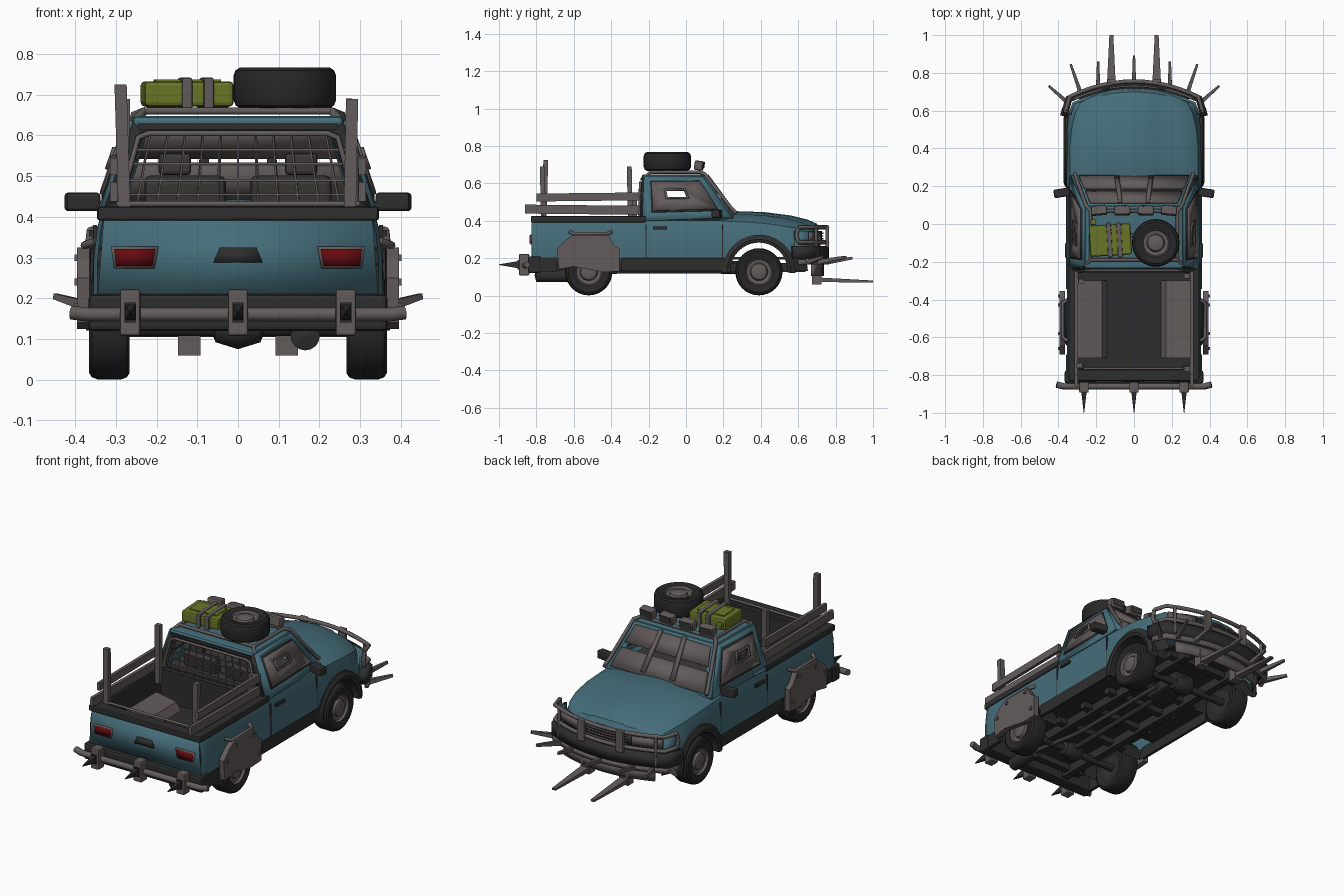
import bpy, bmesh, math
from mathutils import Vector

if "Cube" in bpy.data.objects:
    bpy.data.objects.remove(bpy.data.objects["Cube"])

def material(name, r, g, b):
    m = bpy.data.materials.new(name)
    m.diffuse_color = (r, g, b, 1)
    m.use_nodes = True
    m.node_tree.nodes["Principled BSDF"].inputs["Base Color"].default_value = m.diffuse_color
    return m

TEAL = material("teal paint", .06, .155, .195)
BLACK = material("black trim", .027, .027, .027)
TYRE = material("tyre rubber", .02, .02, .02)
METAL = material("bare metal", .125, .105, .105)
DARK = material("dark lining", .045, .04, .04)
GREEN = material("green can", .14, .18, .02)
RED = material("red lamp", .14, .003, .005)

def make(name, verts, faces, mat, loc=(0, 0, 0), rot=(0, 0, 0), bevel=0, solid=0, smooth=35):
    me = bpy.data.meshes.new(name)
    me.from_pydata([tuple(v) for v in verts], [], faces)
    bm = bmesh.new(); bm.from_mesh(me)
    bmesh.ops.recalc_face_normals(bm, faces=bm.faces)
    bm.to_mesh(me); bm.free()
    o = bpy.data.objects.new(name, me)
    bpy.context.collection.objects.link(o)
    o.location, o.rotation_euler = loc, rot
    me.materials.append(mat)
    if smooth:
        me.shade_smooth()
        me.set_sharp_from_angle(angle=math.radians(smooth))
    if solid:
        m = o.modifiers.new("thick", 'SOLIDIFY'); m.thickness, m.offset = solid, 0
    if bevel:
        m = o.modifiers.new("bevel", 'BEVEL'); m.width, m.segments = bevel, 2
    return o

BOX = [(0, 1, 3, 2), (4, 6, 7, 5), (0, 4, 5, 1), (2, 3, 7, 6), (0, 2, 6, 4), (1, 5, 7, 3)]

def box(name, c, size, mat, rot=(0, 0, 0), bevel=0):
    vs = [(x*size[0]/2, y*size[1]/2, z*size[2]/2) for x in (-1, 1) for y in (-1, 1) for z in (-1, 1)]
    return make(name, vs, BOX, mat, c, rot, bevel, smooth=0)

def bar(name, p, q, w, h, mat, taper=1):
    p, q = Vector(p), Vector(q)
    r = (q - p).to_track_quat('Y', 'Z').to_matrix()
    vs = [(p, q)[e] + r @ Vector((x*w/2, 0, z*h/2)) * (taper if e else 1)
          for x in (-1, 1) for e in (0, 1) for z in (-1, 1)]
    return make(name, vs, BOX, mat, smooth=0)

def lathe(name, prof, mat, loc, rot=(0, 0, 0), n=32, a0=0, sweep=math.tau):
    # prof: (radius, offset along local x)
    full = sweep > 6.28
    rows, k = (n if full else n + 1), len(prof)
    vs = [(a, r*math.cos(a0 + sweep*i/n), r*math.sin(a0 + sweep*i/n)) for i in range(rows) for r, a in prof]
    fs = [(i*k+j, i*k+j+1, (i+1) % rows*k+j+1, (i+1) % rows*k+j) for i in range(n) for j in range(k-1)]
    return make(name, vs, fs, mat, loc, rot)

def tube(name, pts, r, mat):
    cu = bpy.data.curves.new(name, 'CURVE'); cu.dimensions = '3D'
    cu.bevel_depth, cu.bevel_resolution, cu.use_fill_caps = r, 2, True
    sp = cu.splines.new('POLY'); sp.points.add(len(pts) - 1)
    for a, b in zip(sp.points, pts): a.co = (*b, 1)
    cu.materials.append(mat)
    o = bpy.data.objects.new(name, cu); bpy.context.collection.objects.link(o)
    return o

def grid(name, rows, mat, **kw):
    k = len(rows[0])
    fs = [(i*k+j, i*k+j+1, i*k+k+j+1, i*k+k+j) for i in range(len(rows)-1) for j in range(k-1)]
    return make(name, [p for r in rows for p in r], fs, mat, **kw)

def ribbon(name, pts, z0, z1, t, mat):
    return grid(name, [[(x, y, z0), (x, y, z1)] for x, y in pts], mat, solid=t)

def at(q, u, v):
    a, b, c, d = map(Vector, q)
    return (a*(1-u) + b*u)*(1-v) + (d*(1-u) + c*u)*v

def panel(name, q, mat, t, hole=None, sub=(0, 1, 0, 1), off=(0, 0, 0)):
    u0, u1, v0, v1 = sub
    q = [at(q, u, v) + Vector(off) for u, v in ((u0, v0), (u1, v0), (u1, v1), (u0, v1))]
    if not hole: return make(name, q, [(0, 1, 2, 3)], mat, solid=t)
    u0, u1, v0, v1 = hole
    vs = q + [at(q, u, v) for u, v in ((u0, v0), (u1, v0), (u1, v1), (u0, v1))]
    return make(name, vs, [(i, (i+1) % 4, 4+(i+1) % 4, 4+i) for i in range(4)], mat, solid=t)

def nose(off, xm=.33, wrap=None):
    p = [(xm*i/6, .71 + off - .7*(xm*i/6)**2) for i in range(-6, 7)]
    return [(-wrap[0], wrap[1])] + p + [wrap] if wrap else p

# body stations: y, nose bend, sill x, middle x, shoulder x, shoulder z, top z
S = [(-.82, 0, .335, .345, .33, .395, .40), (-.80, 0, .345, .355, .338, .40, .405),
     (.18, 0, .345, .355, .338, .40, .41), (.27, 0, .345, .358, .34, .395, .435),
     (.42, .3, .345, .358, .34, .388, .43), (.56, .7, .345, .355, .33, .375, .412),
     (.65, .9, .335, .345, .31, .36, .39), (.70, 1, .31, .325, .28, .34, .368), (.715, 1, .3, .32, .275, .32, .34)]

def station(y):
    for a, b in zip(S, S[1:]):
        if y <= b[0]:
            t = (y - a[0])/(b[0] - a[0])
            return [p + (q-p)*t for p, q in zip(a, b)]
    return S[-1]

def arch(y):
    return max([.13] + [.13 + math.sqrt(max(0, .155**2 - (y-c)**2)) for c in (-.52, .39)])

# body sides: the lower edge follows the wheel arches
ys = [-.82, -.80, -.74] + [-.675 + .31*(1-math.cos(math.pi*i/24))/2 for i in range(25)]
ys += [-.30, 0, .18, .21] + [.234 + .34*(1-math.cos(math.pi*i/28))/2 for i in range(29)] + [.61, .65, .68, .70, .715]
for s in (-1, 1):
    rows = []
    for y0 in ys:
        y, f, xb, xm, xs, zs, zt = station(y0)
        z0 = arch(y - .7*xm*xm*f)
        pts = [(xb, z0), (xm, max(.2, z0+.002)), (xm, .292), (xs+.008, zs-.03), (xs, zs), (xs-.03, zs+.003)]
        rows.append([(s*x, y - .7*x*x*f, z) for x, z in pts])
    side = grid("body_side", rows, BLACK, smooth=28)
    side.data.materials.append(TEAL)
    for i, p in enumerate(side.data.polygons):
        p.material_index = 0 if i % 5 == 0 else 1
    for y in (-.52, .39):
        lathe("arch_liner", [(.155, s*.22), (.155, s*.345)], BLACK, (0, y, .13), n=20, sweep=math.pi)
make("tailgate", [(-.345, -.82, .2), (.345, -.82, .2), (.33, -.82, .397), (-.33, -.82, .397)], [(0, 1, 2, 3)], TEAL, solid=.01)

# hood with two raised creases
rows = []
for y, f, xb, xm, xs, zs, zt in S[2:]:
    h = [(xs, zs), (xs*.88, zs*.4+zt*.6), (xs*.68, zt), (.115, zt+.004), (.095, zt+.012), (0, zt+.016)]
    h += [(-x, z) for x, z in h[-2::-1]]
    rows.append([(x, y - .7*x*x*f, z) for x, z in h])
grid("hood", rows, TEAL, smooth=28)

# bed lining, rim, planks and posts
box("bed_floor", (0, -.515, .235), (.62, .57, .014), BLACK)
box("bed_tail_lining", (0, -.785, .31), (.64, .03, .17), BLACK)
box("bed_front_wall", (0, -.24, .31), (.66, .03, .2), BLACK)
box("bed_rim_rear", (0, -.80, .408), (.69, .06, .034), BLACK, bevel=.006)
box("bed_rim_front", (0, -.245, .41), (.67, .03, .025), BLACK)
tube("bed_cross_rod", [(-.3, -.765, .432), (.3, -.765, .432)], .007, METAL)
for s in (-1, 1):
    box("bed_rim_side", (s*.322, -.515, .408), (.048, .6, .034), BLACK, bevel=.006)
    box("bed_side_lining", (s*.305, -.515, .34), (.015, .55, .12), BLACK)
    wb = [(s*x, y, z) for y in (-.71, -.30) for x, z in ((.14, .238), (.17, .285), (.28, .305), (.30, .305))]
    make("bed_wheel_box", wb, [(0, 1, 5, 4), (1, 2, 6, 5), (2, 3, 7, 6), (3, 2, 1, 0), (4, 5, 6, 7)], METAL, smooth=0)
    bar("plank_low", (s*.305, -.86, .462), (s*.305, -.25, .456), .018, .048, METAL)
    bar("plank_high", (s*.305, -.80, .524), (s*.305, -.25, .53), .018, .042, METAL)
for x, y, top, tilt in ((-.283, -.755, .725, -.03), (.277, -.765, .69, .02), (-.283, -.30, .69, .02), (.28, -.275, .55, 0)):
    box("bed_post", (x, y, (top+.36)/2), (.03, .026, top-.36), METAL, (tilt, tilt, 0))

# cab shell with armoured windows
def quad(s): return [(s*.335, -.235, .40), (s*.335, .25, .415), (s*.258, .09, .635), (s*.258, -.225, .635)]
L, Q = quad(-1), quad(1)
for s in (-1, 1):
    panel("cab_side", quad(s), TEAL, .02, (.16, .86, .2, .87))
    panel("window_seal", quad(s), BLACK, .008, (.1, .9, .1, .9), (.11, .90, .17, .89), (s*.010, 0, .002))
    panel("side_window_armour", quad(s), METAL, .012, (.25, .62, .43, .70), (.13, .89, .21, .86), (s*.014, 0, .003))
    panel("slit_frame", quad(s), METAL, .008, (.1, .9, .15, .85), (.30, .61, .46, .69), (s*.023, 0, .006))
panel("cab_rear", [L[0], Q[0], Q[3], L[3]], BLACK, .018, (.07, .93, .06, .88))
front = [L[1], Q[1], Q[2], L[2]]
panel("windscreen_frame", front, TEAL, .02, (.08, .92, .1, .9))
panel("windscreen_armour_low", front, METAL, .012, None, (.06, .94, .05, .46), (0, .012, .008))
panel("windscreen_armour_high", front, METAL, .012, None, (.06, .94, .56, .94), (0, .012, .008))
for x in (.36, .64):
    panel("windscreen_strap", front, METAL, .012, None, (x-.02, x+.02, .12, .98), (0, .022, .014))
box("roof", (0, -.07, .633), (.52, .335, .03), TEAL, bevel=.013)
box("roof_rear_trim", (0, -.236, .622), (.49, .012, .014), BLACK)
box("cab_floor", (0, 0, .41), (.6, .42, .02), DARK)
for s in (-1, 1):
    box("seat_back", (s*.13, -.13, .45), (.2, .06, .1), DARK, (.15, 0, 0), .015)
    box("headrest", (s*.155, -.13, .53), (.08, .035, .055), DARK, bevel=.01)
for i in range(-5, 6):
    bar("window_grate_upright", (i*.05, -.246, .425), (i*.043, -.238, .61), .005, .005, METAL)
for z in (.455, .49, .53, .565):
    w = .315 - .35*(z-.415)
    bar("window_grate_rail", (-w, -.246, z), (w, -.246, z), .006, .006, METAL)
tube("window_guard_frame", [(-.29, -.25, .43), (-.245, -.245, .595), (-.22, -.245, .605), (.22, -.245, .605), (.245, -.245, .595), (.29, -.25, .43)], .007, METAL)

# roof rack, lamps, can and spare wheel
for s in (-1, 1):
    tube("rack_side", [(s*.315, .27, .44), (s*.305, .24, .47), (s*.255, .1, .65), (s*.23, .07, .66), (s*.23, -.19, .66), (s*.258, -.22, .63)], .01, METAL)
for y in (-.19, -.06, .07):
    tube("rack_cross", [(-.23, y, .66), (.23, y, .66)], .009, METAL)
for x in (-.185, -.062, .062, .185):
    box("roof_lamp", (x, .07, .695), (.085, .045, .05), METAL, (-.15, 0, -x*.5), .008)
    box("roof_lamp_lens", (x, .094, .698), (.065, .006, .034), DARK, (-.15, 0, -x*.5))
box("fuel_can", (-.125, -.085, .702), (.22, .165, .062), GREEN, (0, 0, .06), .01)
box("fuel_can_ridge", (-.125, -.085, .734), (.16, .1, .008), GREEN, (0, 0, .06))
box("fuel_can_spout", (-.215, .01, .70), (.03, .03, .03), GREEN, bevel=.005)
for x in (-.13, -.077):
    box("can_strap", (x, -.085, .703), (.026, .185, .078), METAL, (0, 0, .06), .006)
TP = [(.07, -.04), (.078, -.046), (.11, -.05), (.121, -.043), (.126, -.03), (.126, .03), (.121, .043), (.11, .05), (.078, .046), (.07, .04)]
HP = [(.078, .044), (.072, .046), (.066, .034), (.048, .03), (.042, .043), (.03, .048), (0, .048)]
def wheel(name, loc, rot):
    lathe(name + "_tyre", TP, TYRE, loc, rot)
    lathe(name + "_hub", HP, METAL, loc, rot)
    lathe(name + "_back", [(.078, -.04), (0, -.03)], BLACK, loc, rot)
wheel("spare", (.115, -.10, .717), (0, -math.pi/2, 0))

# wheels, arches, side details
for s in (-1, 1):
    for y, n in ((-.52, "rear_wheel"), (.39, "front_wheel")):
        wheel(n, (s*.316, y, .127), (0, 0, 0 if s > 0 else math.pi))
    lathe("front_arch_flare", [(.153, s*.3), (.153, s*.368), (.17, s*.374), (.195, s*.362), (.195, s*.33)], BLACK, (0, .39, .13), n=20, a0=-.05, sweep=math.pi+.1)
    yz = [(-.68, .14), (-.69, .25), (-.64, .30), (-.60, .325), (-.42, .325), (-.385, .27), (-.355, .25), (-.355, .13), (-.44, .125), (-.60, .155)]
    make("rear_wheel_armour", [(s*.38, y, z) for y, z in yz], [tuple(range(10))], METAL, solid=.03, smooth=0)
    tube("armour_brace", [(s*.35, -.62, .34), (s*.378, -.60, .33), (s*.378, -.42, .33), (s*.35, -.40, .34)], .01, METAL)
    for y, z in ((-.66, .24), (-.58, .30), (-.43, .30), (-.38, .18)):
        box("armour_bolt", (s*.397, y, z), (.01, .016, .016), METAL)
    box("sill", (s*.352, -.06, .165), (.018, .57, .07), BLACK, bevel=.005)
    box("rear_sill", (s*.352, -.76, .165), (.018, .14, .075), BLACK)
    box("door_handle", (s*.36, -.14, .36), (.012, .075, .016), BLACK)
    for y in (-.215, .195):
        box("door_gap", (s*.351, y, .29), (.01, .005, .18), BLACK)
    box("mirror", (s*.382, .165, .437), (.085, .045, .045), BLACK, (0, 0, -s*.15), .008)
    bar("mirror_stalk", (s*.31, .17, .43), (s*.36, .165, .432), .02, .014, BLACK)

# tail: lamps, handle, bumper, spiked bar
box("rear_bumper", (0, -.81, .165), (.735, .07, .09), BLACK, bevel=.012)
make("tailgate_handle", [(-.06, -.828, .288), (.06, -.828, .288), (.045, -.828, .325), (-.045, -.828, .325)], [(0, 1, 2, 3)], BLACK, solid=.012)
tube("rear_bar", [(-.41, -.85, .165), (-.37, -.86, .16), (.37, -.86, .16), (.41, -.85, .165)], .017, METAL)
for s in (-1, 1):
    lamp = [(s*.205, -.826, .273), (s*.305, -.826, .273), (s*.312, -.826, .327), (s*.195, -.826, .327)]
    make("tail_lamp_frame", lamp, [(0, 1, 2, 3)], METAL, solid=.012)
    panel("tail_lamp", lamp, RED, .008, None, (.06, .94, .12, .88), (0, -.006, 0))
for x in (-.265, 0, .265):
    box("bar_bracket", (x, -.865, .165), (.05, .055, .115), METAL, bevel=.006)
    box("bracket_socket", (x, -.895, .165), (.028, .01, .05), BLACK)
    bar("rear_spike", (x, -.89, .165), (x, -1.0, .165), .028, .04, BLACK, .08)

# nose: fascia, grille, lamps, bumper, bull bar, spikes, forks
ribbon("nose_fascia", nose(0, .32, (.34, .58)), .2, .345, .016, TEAL)
ribbon("grille_recess", nose(.01, .29), .275, .345, .012, BLACK)
for z in (.285, .30, .315, .33):
    ribbon("grille_slat", nose(.02, .13), z, z+.007, .01, METAL)
ribbon("front_bumper", nose(.035, .345, (.372, .57)), .195, .265, .04, BLACK)
for z in (.285, .365):
    tube("bull_bar", [(x, y, z) for x, y in nose(.045, .34, (.362, .60))], .011, METAL)
ribbon("lower_spike_bar", nose(.045, .345, (.375, .60)), .165, .192, .02, METAL)
ribbon("skid_plate", nose(.02, .28), .105, .165, .015, METAL)
for s in (-1, 1):
    ribbon("head_lamp", [(s*x, .732 - .7*x*x) for x in (.165, .21, .25, .29, .32)], .29, .34, .012, METAL)
    box("bull_bar_plate", (s*.12, .755, .315), (.045, .02, .12), METAL, bevel=.004)
    tube("bull_bar_side", [(s*.362, .60, .285), (s*.366, .59, .325), (s*.362, .60, .365)], .011, METAL)
    tube("bull_bar_post", [(s*.30, .695, .2), (s*.30, .695, .365)], .009, METAL)
    bar("fork", (s*.12, .68, .085), (s*.12, 1.0, .075), .052, .026, METAL, .4)
    box("fork_mount", (s*.12, .70, .105), (.055, .05, .09), METAL)
    for a, b in (((.36, .65), (.45, .73)), ((.285, .70), (.335, .845)), ((.19, .73), (.19, .86))):
        bar("front_spike", (s*a[0], a[1], .178), (s*b[0], b[1], .205), .022, .026, METAL, .55)
bar("front_spike", (0, .75, .178), (0, .89, .2), .022, .026, METAL, .55)

# underside: floors, rails, axles, drive shaft, exhaust
box("cab_underfloor", (0, -.01, .19), (.68, .48, .012), BLACK)
box("engine_pan", (0, .43, .2), (.46, .42, .012), BLACK)
for s in (-1, 1):
    box("chassis_rail", (s*.16, -.06, .15), (.04, 1.4, .05), BLACK)
for y in (-.72, -.36, -.15, .05, .22, .56):
    box("cross_member", (0, y, .16), (.46, .04, .035), BLACK)
for y in (-.52, .39):
    tube("axle", [(-.3, y, .127), (.3, y, .127)], .02, BLACK)
    lathe("differential", [(0, -.07), (.035, -.055), (.052, 0), (.035, .055), (0, .07)], BLACK, (0, y, .127), n=16)
tube("drive_shaft", [(0, -.52, .13), (0, .39, .14)], .015, BLACK)
box("gearbox", (0, .3, .15), (.13, .25, .07), BLACK, bevel=.015)
tube("exhaust_pipe", [(.09, .3, .13), (.09, -.35, .13), (.165, -.62, .11)], .012, DARK)
lathe("muffler", [(0, -.1), (.036, -.09), (.036, .09), (0, .1)], BLACK, (.165, -.71, .108), (0, 0, math.pi/2), n=16)
